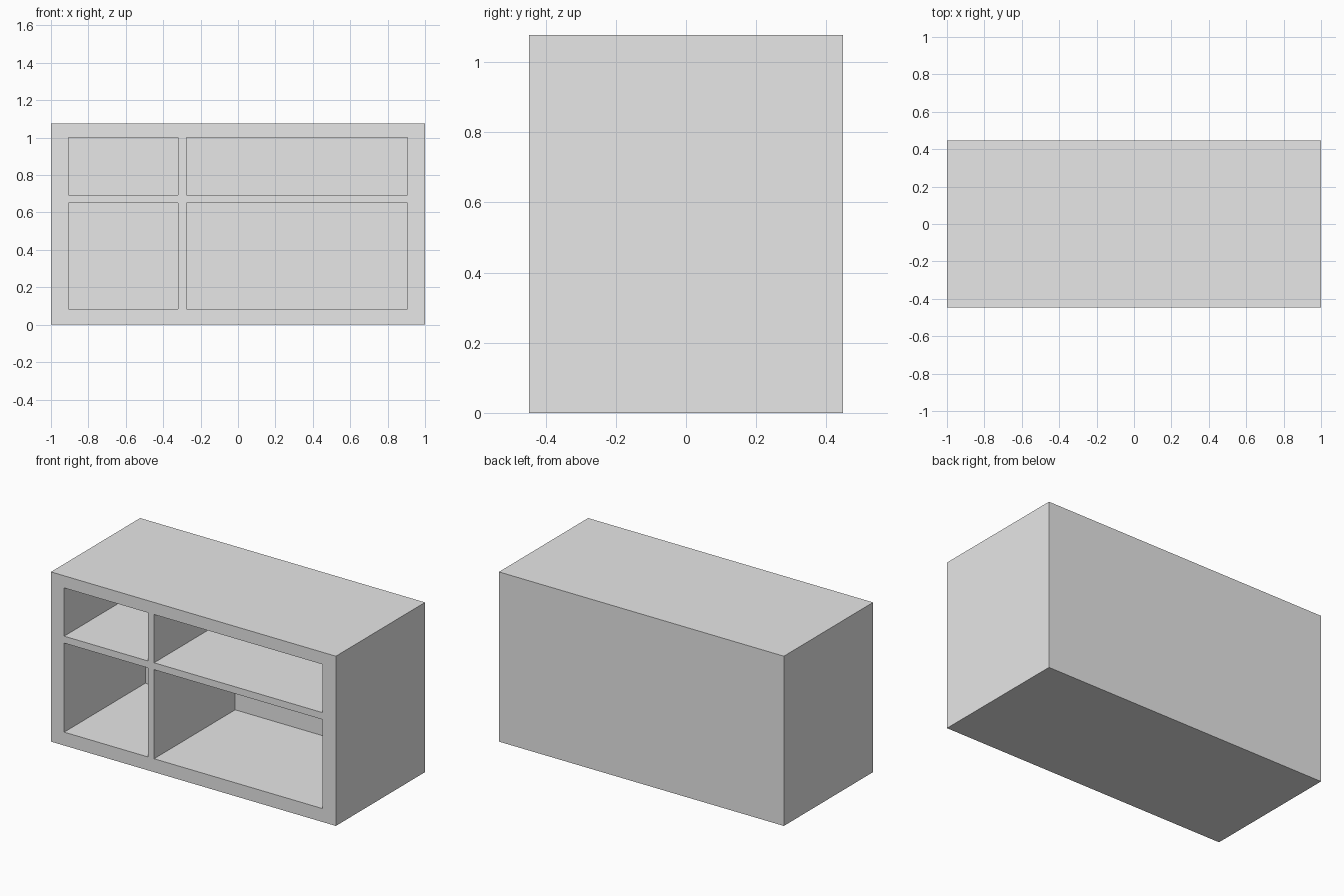
import bpy
import bmesh
from mathutils import Vector

cube = bpy.data.objects.get("Cube")
if cube:
    bpy.data.objects.remove(cube, do_unlink=True)

WIDTH, DEPTH, HEIGHT = 2.0, 0.894, 1.077
POCKET_DEPTH = 0.813
COLUMNS = [(-0.907, -0.32), (-0.276, 0.907)]   # compartment x ranges
ROWS = [(0.085, 0.65), (0.694, 1.0)]           # compartment z ranges

# Single flat colour
grey = bpy.data.materials.new("plain grey")
grey.use_nodes = True
colour = (0.8, 0.8, 0.8, 1)
grey.diffuse_color = colour
for node in grey.node_tree.nodes:
    if node.type == "BSDF_PRINCIPLED":
        node.inputs["Base Color"].default_value = colour

# Solid cabinet block
bm = bmesh.new()
bmesh.ops.create_cube(bm, size=1)
bmesh.ops.scale(bm, vec=(WIDTH, DEPTH, HEIGHT), verts=bm.verts)
bmesh.ops.translate(bm, vec=(0, 0, HEIGHT / 2), verts=bm.verts)
bm.normal_update()


def front_faces():
    return [f for f in bm.faces
            if f.normal.y < -0.9 and f.calc_center_median().y < -DEPTH / 2 + 0.001]


def cut_front(point, normal):
    faces = front_faces()
    edges = {e for f in faces for e in f.edges}
    verts = {v for f in faces for v in f.verts}
    bmesh.ops.bisect_plane(bm, geom=faces + list(edges) + list(verts),
                           plane_co=point, plane_no=normal)
    bm.normal_update()


# Mark the compartment outlines on the front face
for column in COLUMNS:
    for x in column:
        cut_front(Vector((x, 0, 0)), Vector((1, 0, 0)))
for row in ROWS:
    for z in row:
        cut_front(Vector((0, 0, z)), Vector((0, 0, 1)))


def is_opening(face):
    c = face.calc_center_median()
    return (any(a < c.x < b for a, b in COLUMNS)
            and any(a < c.z < b for a, b in ROWS))


# Push each compartment back into the block
for face in [f for f in front_faces() if is_opening(f)]:
    result = bmesh.ops.extrude_face_region(bm, geom=[face])
    verts = [g for g in result["geom"] if isinstance(g, bmesh.types.BMVert)]
    bmesh.ops.translate(bm, vec=(0, POCKET_DEPTH, 0), verts=verts)
    if face.is_valid:
        bmesh.ops.delete(bm, geom=[face], context="FACES_ONLY")

bmesh.ops.recalc_face_normals(bm, faces=bm.faces)
mesh = bpy.data.meshes.new("cabinet")
bm.to_mesh(mesh)
bm.free()
mesh.materials.append(grey)
cabinet = bpy.data.objects.new("cabinet", mesh)
bpy.context.scene.collection.objects.link(cabinet)
